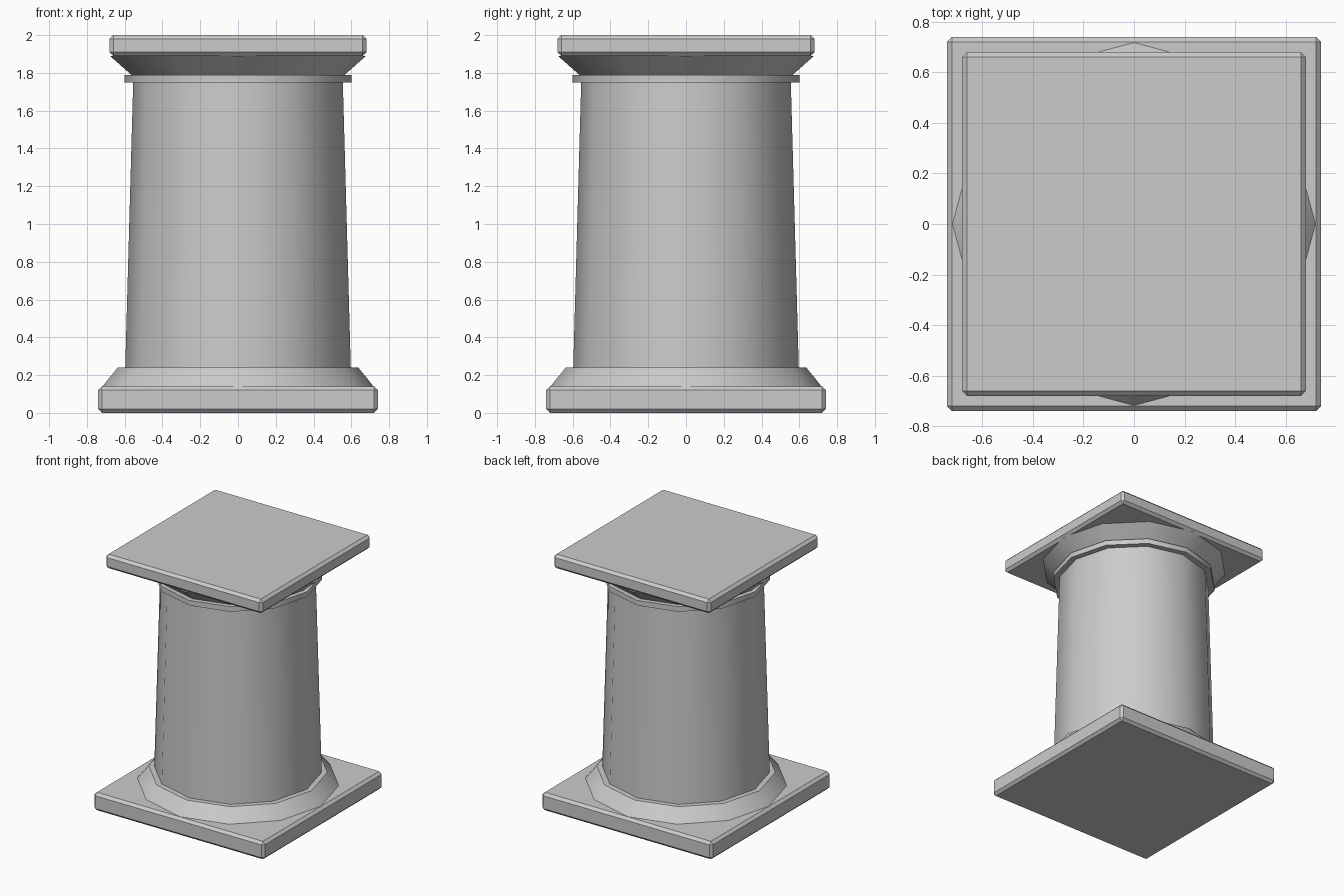
import bpy
import math

if "Cube" in bpy.data.objects:
    bpy.data.objects.remove(bpy.data.objects["Cube"])

SIDES = 12


def smooth(obj):
    bpy.ops.object.select_all(action='DESELECT')
    obj.select_set(True)
    bpy.context.view_layer.objects.active = obj
    bpy.ops.object.shade_smooth_by_angle(angle=math.radians(35))


def slab(name, half, z0, z1, chamfer=0.02):
    bpy.ops.mesh.primitive_cube_add(size=1, location=(0, 0, (z0 + z1) / 2))
    obj = bpy.context.object
    obj.name = name
    obj.scale = (2 * half, 2 * half, z1 - z0)
    bpy.ops.object.transform_apply(location=False, rotation=False, scale=True)
    bev = obj.modifiers.new("chamfer", 'BEVEL')
    bev.width = chamfer
    bev.segments = 1


def drum(name, r0, r1, z0, z1):
    # 12-sided, with corners lying on the x and y axes
    bpy.ops.mesh.primitive_cone_add(vertices=SIDES, radius1=r0, radius2=r1,
                                    depth=z1 - z0, location=(0, 0, (z0 + z1) / 2))
    obj = bpy.context.object
    obj.name = name
    smooth(obj)


# square plinth and top slab
slab("plinth", 0.74, 0.0, 0.14)
slab("top_slab", 0.68, 1.89, 2.0)

# round column parts, bottom to top
drum("base_flare", 0.718, 0.637, 0.14, 0.24)
drum("shaft", 0.597, 0.555, 0.24, 1.75)
drum("neck_ring", 0.60, 0.60, 1.75, 1.79)
drum("capital_flare", 0.565, 0.678, 1.79, 1.89)
